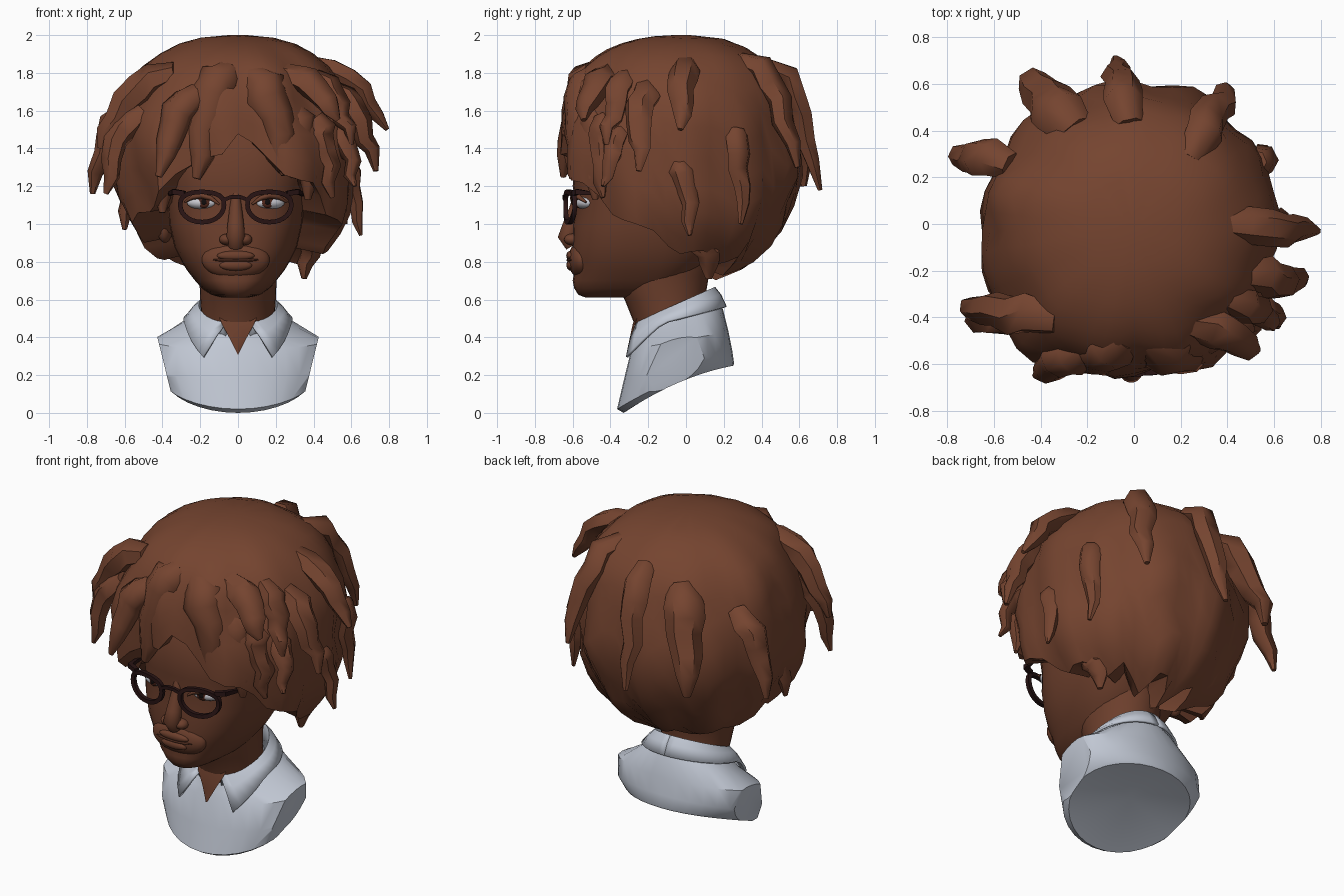
import bpy, bmesh, math, random
from mathutils import Vector, noise

if "Cube" in bpy.data.objects:
    bpy.data.objects.remove(bpy.data.objects["Cube"])

random.seed(4)


def material(name, rgb):
    m = bpy.data.materials.new(name)
    m.diffuse_color = (*rgb, 1)
    m.use_nodes = True
    m.node_tree.nodes["Principled BSDF"].inputs["Base Color"].default_value = m.diffuse_color
    return m


SKIN = material("brown_skin", (0.15, 0.049, 0.025))
HAIR = material("chestnut_hair", (0.178, 0.058, 0.029))
SHIRT = material("pale_grey_cloth", (0.53, 0.57, 0.65))
FRAME = material("dark_frame", (0.022, 0.007, 0.007))
WHITE = material("eye_white", (0.6, 0.6, 0.65))
IRIS = material("brown_iris", (0.09, 0.022, 0.012))
BLACK = material("black_pupil", (0.006, 0.004, 0.004))
LIP = material("mouth_line", (0.07, 0.022, 0.012))


def finish(bm, name, mat, angle=40):
    bmesh.ops.recalc_face_normals(bm, faces=bm.faces)
    me = bpy.data.meshes.new(name)
    bm.to_mesh(me)
    bm.free()
    ob = bpy.data.objects.new(name, me)
    bpy.context.collection.objects.link(ob)
    me.materials.append(mat)
    bpy.ops.object.select_all(action='DESELECT')
    ob.select_set(True)
    bpy.context.view_layer.objects.active = ob
    bpy.ops.object.shade_smooth_by_angle(angle=math.radians(angle))
    return ob


def skin_rings(rings, caps=True, closed=False, wrap=True):
    """Bridge a list of equal-length point rings."""
    bm = bmesh.new()
    rows = [[bm.verts.new(p) for p in r] for r in rings]
    n = len(rows[0])
    pairs = list(zip(rows, rows[1:])) + ([(rows[-1], rows[0])] if closed else [])
    for a, b in pairs:
        for i in range(n if wrap else n - 1):
            j = (i + 1) % n
            bm.faces.new((a[i], a[j], b[j], b[i]))
    if caps and not closed:
        bm.faces.new(rows[0])
        bm.faces.new(rows[-1])
    return bm


def tube_rings(pts, radii, ref, sides=6, flat=1.0, loop=False):
    pts, rings = [Vector(p) for p in pts], []
    ref, last = Vector(ref), len(pts) - 1
    for i, p in enumerate(pts):
        a = pts[i - 1] if i or loop else p
        b = pts[(i + 1) % len(pts)] if i < last or loop else p
        t = (b - a).normalized()
        u = t.cross(ref).normalized()
        v = u.cross(t)
        rings.append([p + (u * math.cos(k) * flat + v * math.sin(k)) * radii[i]
                      for k in (math.tau * (s + 0.5) / sides for s in range(sides))])
    return rings


def power(v, e):
    return math.copysign(abs(v) ** e, v)


def oval(z0, z1, rx, yf, yb, yc=None, e=2.0, n=32, bump=0.0):
    """Horizontal oval from yf to yb, tilted from height z0 in front to z1 behind."""
    yc = (yf + yb) / 2 if yc is None else yc
    out = []
    for i in range(n):
        a = math.tau * i / n
        c = power(-math.cos(a), 2 / e)
        y = yc + c * ((yc - yf) if c < 0 else (yb - yc))
        z = z0 + (z1 - z0) * (y - yf) / (yb - yf) + bump * (1 - c * c)
        out.append((rx * power(math.sin(a), 2 / e), y, z))
    return out


def ball(name, loc, scale, mat, turn=0.0, seg=20):
    bm = bmesh.new()
    bmesh.ops.create_uvsphere(bm, u_segments=seg, v_segments=seg // 2, radius=1)
    c, s = math.cos(turn), math.sin(turn)
    for v in bm.verts:
        x, y, z = (v.co[i] * scale[i] for i in range(3))
        v.co = (loc[0] + c * x - s * y, loc[1] + s * x + c * y, loc[2] + z)
    return finish(bm, name, mat, 80)


# Head
head = [(0.61, 0.07, -0.53, -0.15), (0.625, 0.13, -0.57, -0.1), (0.66, 0.18, -0.592, -0.04),
        (0.70, 0.215, -0.60, 0.0), (0.755, 0.258, -0.59, 0.08), (0.80, 0.285, -0.6, 0.12),
        (0.88, 0.325, -0.60, 0.2), (1.0, 0.352, -0.597, 0.3), (1.1, 0.36, -0.582, 0.35),
        (1.2, 0.365, -0.60, 0.38), (1.35, 0.385, -0.59, 0.4), (1.55, 0.37, -0.52, 0.38),
        (1.7, 0.25, -0.35, 0.3)]
finish(skin_rings([oval(z, z, w, f, b, -0.22, 2.5) for z, w, f, b in head]), "head", SKIN, 70)

# Nose, mouth and ear
nose = [(0, -0.572, 1.17), (0, -0.585, 1.08), (0, -0.61, 0.99), (0, -0.63, 0.935), (0, -0.6, 0.885)]
finish(skin_rings(tube_rings(nose, (0.02, 0.034, 0.045, 0.05, 0.04), (1, 0, 0), 16)), "nose", SKIN, 80)
ball("muzzle", (0, -0.555, 0.81), (0.18, 0.068, 0.1), SKIN, seg=32)
ball("upper_lip", (0, -0.612, 0.832), (0.1, 0.022, 0.026), SKIN)
ball("lower_lip", (0, -0.608, 0.782), (0.088, 0.025, 0.03), SKIN)
crease = [(0.03 * k, -0.556 - 0.07 * math.sqrt(1 - (k / 6) ** 2), 0.81 - 0.0005 * (4 - abs(k)))
          for k in range(-4, 5)]
finish(skin_rings(tube_rings(crease, [0.003] + [0.007] * 7 + [0.003], (0, 0, 1))), "mouth_crease", LIP, 80)
ball("ear", (-0.375, -0.1, 0.98), (0.04, 0.06, 0.08), SKIN, -0.3)
for side in (-1, 1):
    ball("nostril", (side * 0.046, -0.6, 0.918), (0.041, 0.046, 0.031), SKIN, side * 0.3)
    # Eyes
    t = side * 0.3
    ball("eyeball", (side * 0.178, -0.535, 1.113), (0.084, 0.047, 0.036), WHITE, t)
    ball("iris", (side * 0.17, -0.57, 1.117), (0.036, 0.017, 0.033), IRIS, t)
    ball("pupil", (side * 0.169, -0.584, 1.117), (0.016, 0.006, 0.017), BLACK, t)
    for name, lift, r, mat in (("upper_eyelid", 0.041, 0.015, SKIN), ("lash_line", 0.03, 0.007, LIP)):
        lid = [(side * (0.178 + 0.092 * k), -0.565 - 0.026 * (1 - k * k) + 0.035 * k,
                1.11 + lift * (1 - k * k) + 0.006 * k) for k in (-1, -0.5, 0, 0.5, 1)]
        radii = [r * k for k in (0.4, 0.9, 1, 0.9, 0.4)]
        finish(skin_rings(tube_rings(lid, radii, (0, 1, 0))), name, mat, 80)

    # Spectacles
    rim = []
    for i in range(28):
        a = math.tau * i / 28
        s = math.sin(a)
        x = 0.178 + 0.116 * power(math.cos(a), 0.95)
        z = 1.1 + (0.07 * power(s, 0.7) if s > 0 else 0.09 * s)
        rim.append((side * x, -0.64 + 0.6 * x * x, z))
    finish(skin_rings(tube_rings(rim, [0.017] * 28, (0, 1, 0), 4, loop=True), closed=True),
           "lens_rim", FRAME, 30)
    arm = [(side * x, y, z) for x, y, z in
           ((0.27, -0.595, 1.162), (0.325, -0.575, 1.17), (0.345, -0.5, 1.162), (0.385, -0.12, 1.14))]
    finish(skin_rings(tube_rings(arm, (0.018, 0.02, 0.014, 0.013), (0, 0, 1), 4)), "temple_arm", FRAME, 30)
bridge = [(-0.07, -0.635, 1.125), (-0.025, -0.645, 1.143), (0.025, -0.645, 1.143), (0.07, -0.635, 1.125)]
finish(skin_rings(tube_rings(bridge, [0.014] * 4, (0, 1, 0), 4)), "bridge", FRAME, 30)
for ob in bpy.data.objects:
    ob.location.x = -0.012

# Neck
neck = [(0.32, 0.2, -0.24, 0.12), (0.45, 0.19, -0.265, 0.12), (0.6, 0.2, -0.325, 0.10),
        (0.72, 0.205, -0.40, 0.12), (0.9, 0.24, -0.40, 0.16)]
finish(skin_rings([oval(z, z, w, f, b) for z, w, f, b in neck]), "neck", SKIN, 70)

# Shirt bust with slanted, arched base and sliced shoulders
bust = [(0.42, 0.62, 0.2, -0.26, 0.15), (0.37, 0.55, 0.3, -0.275, 0.195), (0.335, 0.43, 0.455, -0.29, 0.225),
        (0.17, 0.33, 0.46, -0.33, 0.245), (0.02, 0.26, 0.40, -0.365, 0.255), (0.0, 0.25, 0.375, -0.33, 0.25)]
bm = skin_rings([oval(*r, bump=0.035 if i > 3 else 0) for i, r in enumerate(bust)], caps=False)
bm.verts.ensure_lookup_table()
base = list(bm.verts)[-32:]
hub = bm.verts.new((0, -0.03, 0.19))
for i in range(32):
    bm.faces.new((base[i], base[(i + 1) % 32], hub))
for side in (-1, 1):
    cut = bmesh.ops.bisect_plane(bm, geom=bm.verts[:] + bm.edges[:] + bm.faces[:], clear_outer=True,
                                 plane_co=(side * 0.422, 0, 0.38), plane_no=(side * 0.97, 0, -0.24))
    bmesh.ops.edgenet_fill(bm, edges=[e for e in cut['geom_cut'] if isinstance(e, bmesh.types.BMEdge)])
finish(bm, "shirt", SHIRT, 35)

# Bare skin in the open neckline
rows = [(0.53, 0.11, -0.25), (0.47, 0.085, -0.27), (0.39, 0.042, -0.287), (0.31, 0.002, -0.304)]
finish(skin_rings([[(-w, y, z), (0, y - 0.012, z), (w, y, z)] for z, w, y in rows], False, wrap=False),
       "neckline_skin", SKIN, 60)

# Folded collar, one flap per side
for side in (-1, 1):
    top, mid, low = [], [], []
    for i in range(17):
        k = i / 16
        a, b = math.radians(18 + 162 * k), math.radians(40 + 140 * k)
        y = -0.06 - 0.215 * math.cos(a)
        p = Vector((side * 0.21 * math.sin(a), y, 0.47 + 0.19 * (y + 0.275) / 0.43))
        yb = -0.06 - math.cos(b) * (0.33 if b < math.pi / 2 else 0.27)
        q = Vector((side * 0.285 * math.sin(b), yb,
                    0.43 + 0.13 * (yb + 0.31) / 0.52 - 0.135 * max(0, 1 - k / 0.28)))
        top.append(p)
        mid.append(p.lerp(q, 0.4) + Vector((side * 0.003 * math.sin(b), -0.003 * math.cos(b), 0.004)))
        low.append(q)
    inner = [Vector((p.x * 0.9, p.y * 0.9 - 0.006, p.z - 0.1)) for p in top]
    ob = finish(skin_rings([inner, top, mid, low], False, wrap=False), "collar_flap", SHIRT, 50)
    sol = ob.modifiers.new("thickness", 'SOLIDIFY')
    sol.thickness, sol.offset = 0.014, 0

# Hair cap: lumpy dome whose hem drops from the brow to the nape
HEM = [(0, 1.47), (20, 1.33), (35, 1.21), (50, 1.08), (75, 0.94), (100, 0.85), (130, 0.78), (181, 0.75)]


def hem_height(deg):
    for (a0, z0), (a1, z1) in zip(HEM, HEM[1:]):
        if a0 <= deg < a1:
            return z0 + (z1 - z0) * (deg - a0) / (a1 - a0)


N, LEVELS, ZC = 48, 13, 1.35
rings = [[] for _ in range(LEVELS + 1)]
for i in range(N):
    a = math.tau * i / N
    deg = abs(math.degrees(a) - (360 if a > math.pi else 0))
    sa, ca = math.sin(a), math.cos(a)
    hem = hem_height(deg) + 0.035 * math.sin(11 * a + 0.6) + random.uniform(-0.025, 0.025)
    low_n = 2.15 + 0.15 * abs(sa)
    n, c = (2.5, 0.65) if hem > ZC else (low_n, 0.67)
    stop = math.acos(power((hem - ZC) / c, n / 2))
    girth = 0.628 + 0.02 * max(0, ca) * abs(sa) * 2 + 0.02 * max(0, -sa)
    for j in range(LEVELS):
        u = (j + 0.25) / (LEVELS - 0.75)
        phi = u * stop
        n, c = (2.5, 0.65) if phi < math.pi / 2 else (low_n, 0.67)
        rho = girth * math.sin(phi) ** (2 / n)
        z = ZC + c * power(math.cos(phi), 2 / n)
        d = Vector((sa * rho, -ca * rho, z))
        rho *= 1 + 0.09 * noise.noise(d * 3.5) + 0.032 * u * math.sin(11 * a + 2 * z)
        rings[j].append((sa * rho, -0.03 - ca * rho, z))
    x, y, z = rings[LEVELS - 1][-1]
    rings[LEVELS].append((x * 0.5, (y + 0.03) * 0.5 - 0.05, z + 0.05))
finish(skin_rings(rings), "hair_cap", HAIR, 38)


# Hair locks: arc outward from the root, then hang to a blunt tip
def lock(name, x0, y0, z0, x1, y1, z1, r, sides=6):
    pts = []
    for i in range(7):
        t = i / 6
        s, h = t ** 0.6, t ** 1.35
        jit = Vector([random.uniform(-0.018, 0.018) for _ in range(3)]) if 0 < i < 6 else Vector()
        pts.append(Vector((x0 + (x1 - x0) * s, y0 + (y1 - y0) * s, z0 + (z1 - z0) * h)) + jit)
    radii = [r * k for k in (0.75, 1.05, 1.05, 0.92, 0.8, 0.6, 0.2)]
    finish(skin_rings(tube_rings(pts, radii, (-y0, x0, 0.01), sides, 0.85)), name, HAIR, 55)


SIDE_LOCKS = [
    (0.36, 0.0, 1.85, 0.79, -0.03, 1.5, 0.077), (0.48, -0.22, 1.72, 0.73, -0.25, 1.28, 0.08),
    (0.22, -0.42, 1.8, 0.53, -0.54, 1.55, 0.085), (0.41, -0.44, 1.56, 0.5, -0.44, 1.14, 0.07),
    (0.56, -0.04, 1.34, 0.65, 0.02, 0.94, 0.058), (0.53, 0.27, 1.5, 0.57, 0.29, 1.0, 0.062),
    (0.44, 0.08, 1.0, 0.35, 0.12, 0.71, 0.085), (0.5, -0.34, 1.5, 0.62, -0.44, 1.2, 0.06),
    (0.4, -0.32, 1.78, 0.6, -0.42, 1.42, 0.07), (-0.33, -0.41, 1.8, -0.73, -0.36, 1.4, 0.09),
    (-0.5, -0.4, 1.6, -0.7, -0.42, 1.16, 0.077), (-0.53, 0.25, 1.62, -0.77, 0.31, 1.16, 0.08),
    (-0.53, -0.1, 1.4, -0.6, -0.12, 0.97, 0.075)]
FRONT_BACK_LOCKS = [
    (-0.2, -0.53, 1.7, -0.42, -0.65, 1.25, 0.087), (-0.02, 0.43, 1.83, -0.08, 0.71, 1.18, 0.08),
    (-0.25, 0.4, 1.74, -0.44, 0.62, 1.2, 0.11), (0.24, 0.28, 1.86, 0.4, 0.59, 1.3, 0.08),
    (-0.05, -0.48, 1.8, -0.22, -0.6, 1.24, 0.11), (0.07, -0.48, 1.78, 0.25, -0.6, 1.26, 0.11),
    (0.28, -0.48, 1.6, 0.37, -0.48, 1.13, 0.088), (-0.32, -0.46, 1.5, -0.4, -0.44, 1.06, 0.088)]
for data in SIDE_LOCKS:
    lock("side_lock", *data)
for data in FRONT_BACK_LOCKS:
    lock("back_lock" if data[1] > 0 else "fringe_lock", *data, 6 if data[1] > 0 else 8)
